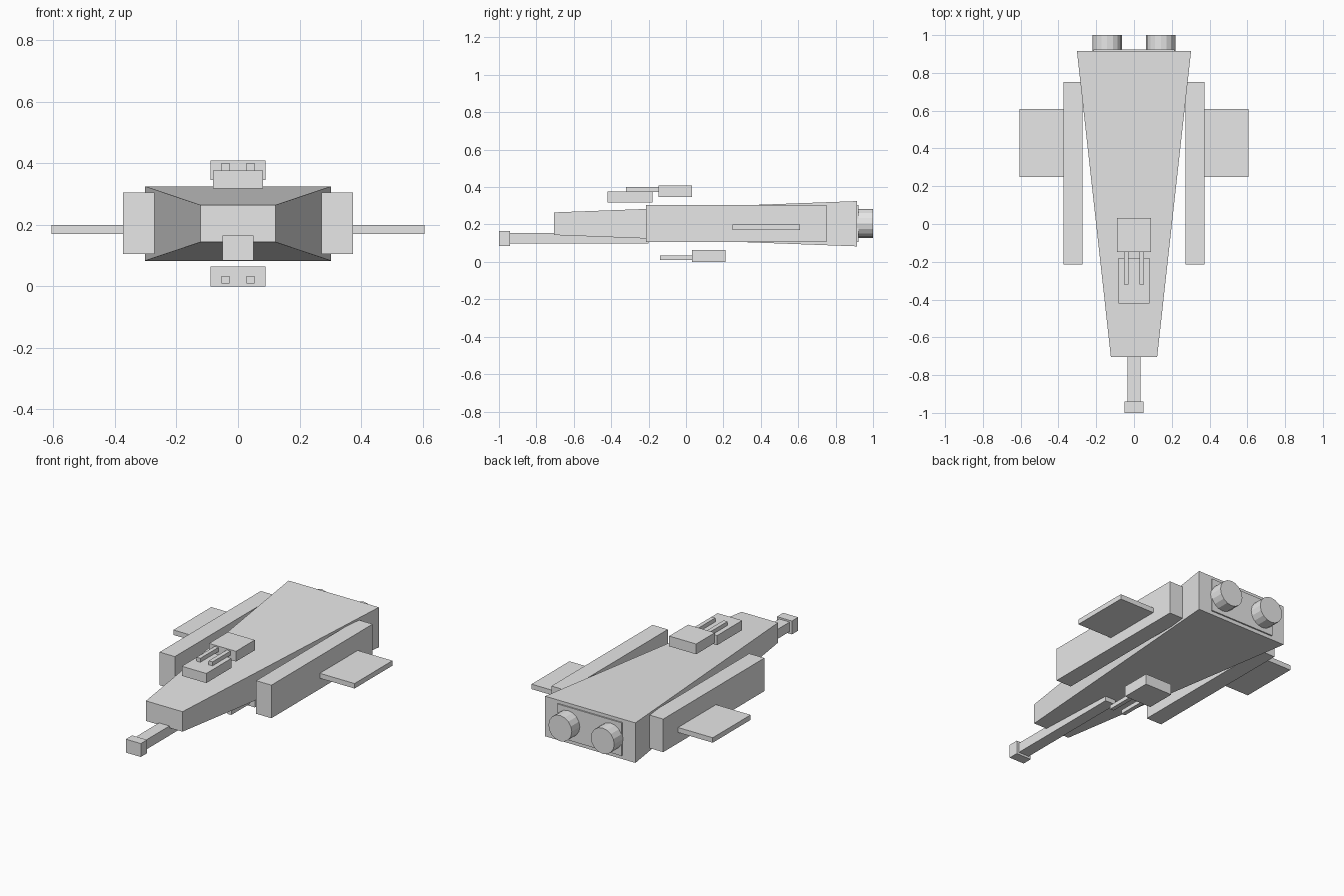
import bpy
import bmesh
from mathutils import Matrix, Vector

cube = bpy.data.objects.get("Cube")
if cube:
    bpy.data.objects.remove(cube, do_unlink=True)

grey = bpy.data.materials.new("light_grey")
grey.use_nodes = True
colour = (0.8, 0.8, 0.8, 1)
grey.diffuse_color = colour
grey.node_tree.nodes["Principled BSDF"].inputs["Base Color"].default_value = colour


def finish(name, bm):
    bmesh.ops.recalc_face_normals(bm, faces=bm.faces)
    mesh = bpy.data.meshes.new(name)
    bm.to_mesh(mesh)
    bm.free()
    mesh.materials.append(grey)
    obj = bpy.data.objects.new(name, mesh)
    bpy.context.collection.objects.link(obj)
    return obj


def box(name, x, y, z):
    """Box from (min, max) ranges on each axis."""
    bm = bmesh.new()
    bmesh.ops.create_cube(bm, size=1)
    for v in bm.verts:
        v.co = Vector([(a + b) / 2 + c * (b - a) for (a, b), c in zip((x, y, z), v.co)])
    return finish(name, bm)


def pair(name, x, y, z):
    """Left box and its mirror image on the right."""
    box("left_" + name, x, y, z)
    box("right_" + name, (-x[1], -x[0]), y, z)


# Tapered hull: a box narrowed towards the nose
hull = box("hull", (-0.302, 0.302), (-0.705, 0.915), (0.083, 0.325))
for v in hull.data.vertices:
    if v.co.y < 0:
        v.co.x *= 0.405
        v.co.z = 0.204 + (v.co.z - 0.204) * 0.5

# Rear plate and engine nozzles
box("engine_plate", (-0.215, 0.215), (0.9, 0.923), (0.105, 0.305))
for side, label in ((1, "left"), (-1, "right")):
    bm = bmesh.new()
    bmesh.ops.create_cone(bm, cap_ends=True, segments=16, radius1=0.078, radius2=0.078,
                          depth=0.09,
                          matrix=Matrix.Translation((side * 0.142, 0.955, 0.206))
                          @ Matrix.Rotation(1.5707963, 4, "X"))
    finish(label + "_engine", bm)

# Side pods and winglets
pair("side_pod", (0.272, 0.374), (-0.215, 0.752), (0.105, 0.305))
pair("winglet", (0.37, 0.606), (0.248, 0.61), (0.17, 0.2))

# Nose cannon slung under the hull
box("cannon_barrel", (-0.035, 0.035), (-0.95, -0.2), (0.097, 0.155))
box("cannon_muzzle", (-0.05, 0.05), (-1, -0.94), (0.084, 0.165))

# Upper turret with forward block
box("upper_turret", (-0.09, 0.09), (-0.148, 0.032), (0.346, 0.408))
box("upper_turret_block", (-0.082, 0.082), (-0.42, -0.18), (0.318, 0.376))
pair("upper_gun", (0.028, 0.053), (-0.32, -0.14), (0.374, 0.4))

# Lower turret
box("lower_turret", (-0.09, 0.09), (0.032, 0.21), (0, 0.064))
pair("lower_gun", (0.028, 0.053), (-0.14, 0.04), (0.01, 0.034))
